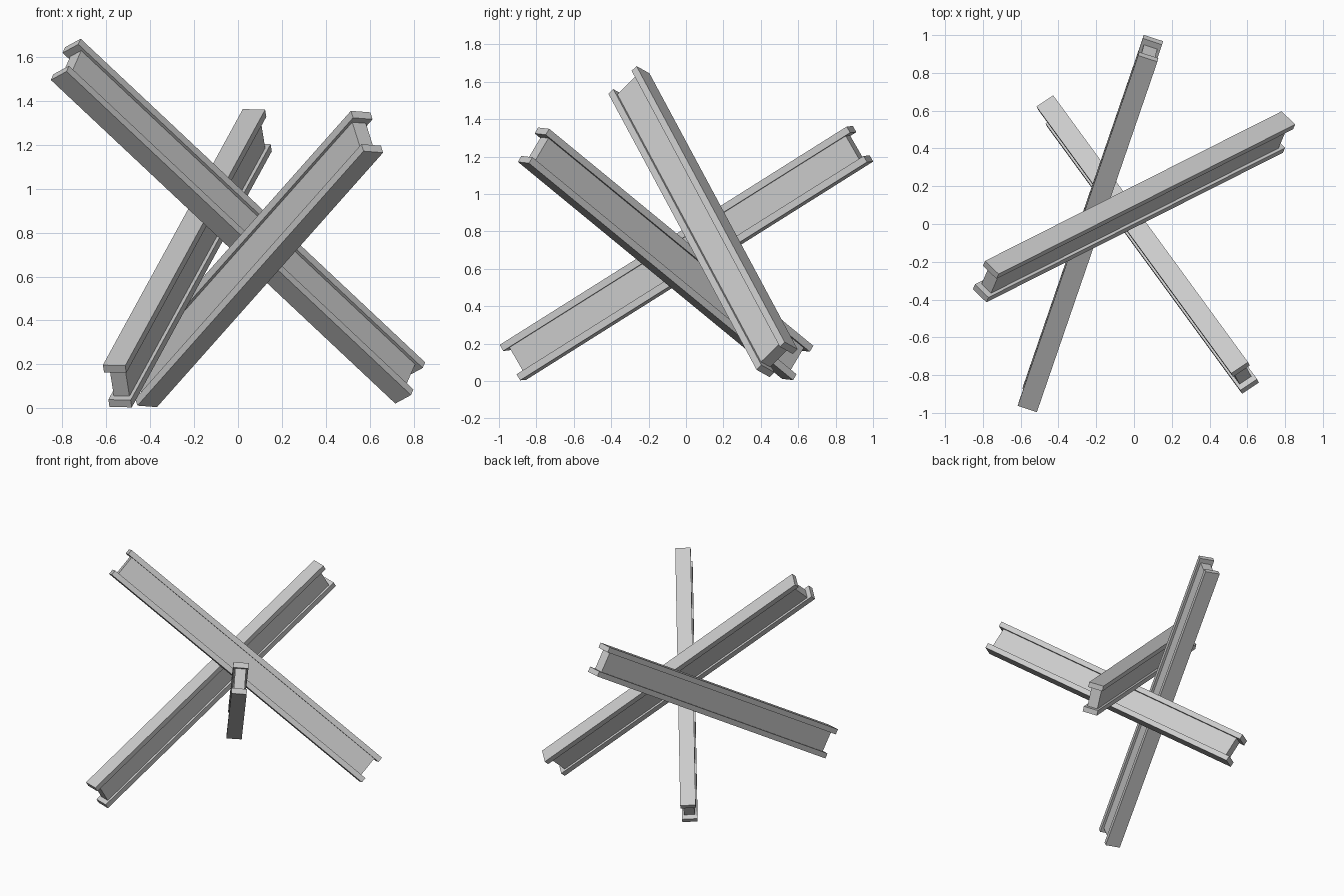
import bpy, bmesh
from mathutils import Vector, Matrix

if "Cube" in bpy.data.objects:
    bpy.data.objects.remove(bpy.data.objects["Cube"])

W, H = 0.107, 0.221      # beam section width and height
FLANGE = 0.038           # flange thickness
WEB = 0.075              # web thickness
RECESS = 0.035           # web stops short of the flange ends


def box(bm, sx, sy, sz, z=0.0):
    m = Matrix.Translation((0, 0, z)) @ Matrix.Diagonal((sx, sy, sz, 1))
    bmesh.ops.create_cube(bm, size=1.0, matrix=m)


def beam(name, low, high, side):
    """Steel beam between two end centres; side is its width direction."""
    low, high = Vector(low), Vector(high)
    d = high - low
    length = d.length
    y = d.normalized()
    x = Vector(side)
    x = (x - y * x.dot(y)).normalized()
    z = x.cross(y)
    bm = bmesh.new()
    # top and bottom flanges
    for s in (-1, 1):
        box(bm, W, length, FLANGE, s * (H - FLANGE) / 2)
    # web between them
    box(bm, WEB, length - 2 * RECESS, H - 2 * FLANGE)
    me = bpy.data.meshes.new(name)
    bm.to_mesh(me)
    bm.free()
    ob = bpy.data.objects.new(name, me)
    bpy.context.collection.objects.link(ob)
    rot = Matrix((x, y, z)).transposed().to_4x4()
    ob.matrix_world = Matrix.Translation((low + high) / 2) @ rot
    return ob


# three crossed beams of the obstacle
beam("left_leaning_beam", (0.785, 0.487, 0.115), (-0.785, -0.305, 1.59), (0.07, -0.07, 0.04))
beam("back_leaning_beam", (-0.55, -0.925, 0.10), (0.088, 0.93, 1.267), (0.105, -0.036, -0.004))
beam("front_leaning_beam", (-0.443, 0.597, 0.10), (0.588, -0.815, 1.26), (0.09, 0.06, -0.007))
